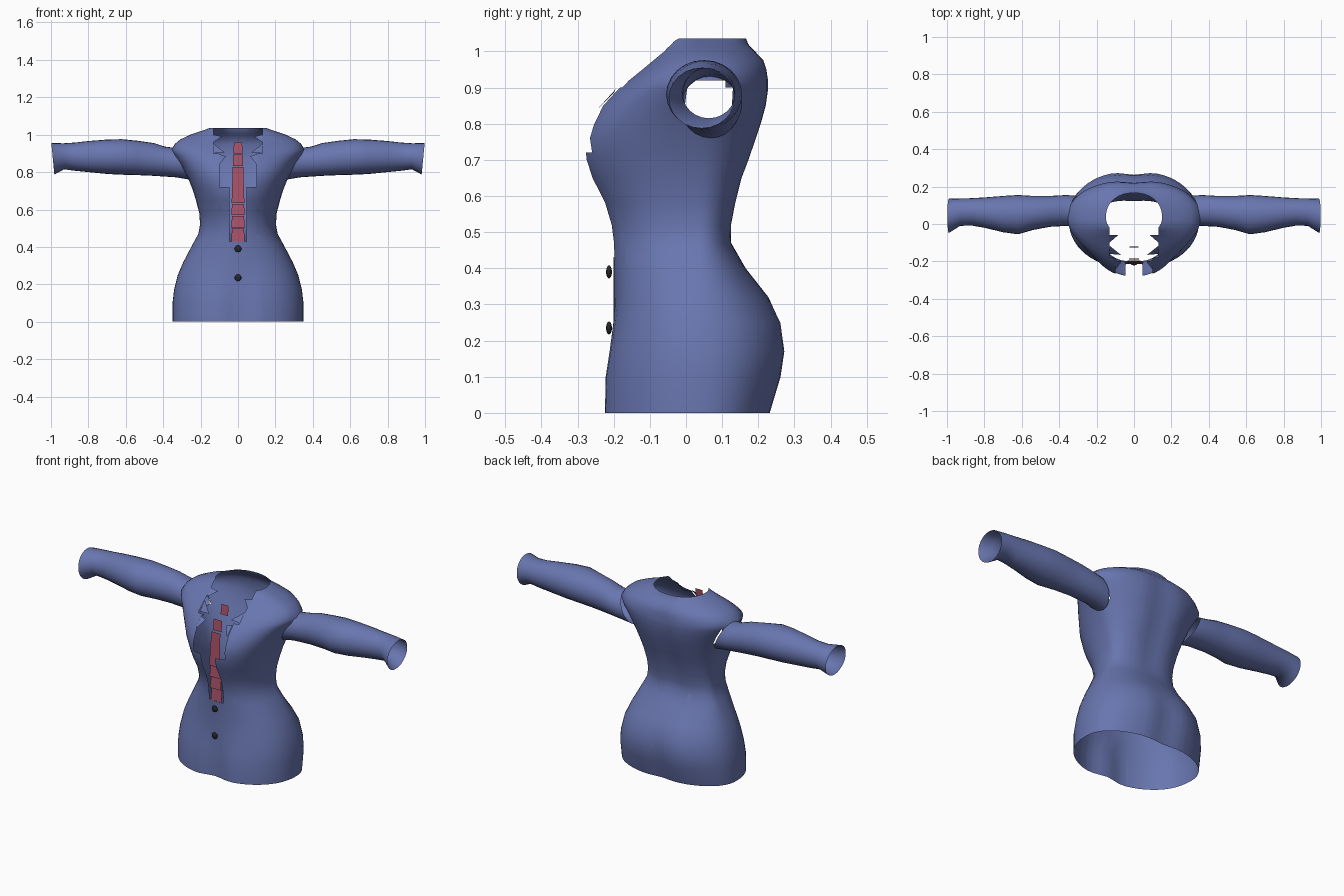
import bpy, bmesh, math
from mathutils import Vector

if "Cube" in bpy.data.objects:
    bpy.data.objects.remove(bpy.data.objects["Cube"])


def material(name, rgb):
    m = bpy.data.materials.new(name)
    m.diffuse_color = (*rgb, 1)
    m.use_nodes = True
    m.node_tree.nodes["Principled BSDF"].inputs["Base Color"].default_value = m.diffuse_color
    return m


BLUE = material("blue cloth", (0.14, 0.18, 0.43))
RED = material("red tie", (0.40, 0.085, 0.14))
BLACK = material("black button", (0.02, 0.02, 0.022))


def finish(bm, name, mat, smooth=True):
    me = bpy.data.meshes.new(name)
    bm.to_mesh(me)
    bm.free()
    me.materials.append(mat)
    for p in me.polygons:
        p.use_smooth = smooth
    ob = bpy.data.objects.new(name, me)
    bpy.context.collection.objects.link(ob)
    return ob


def loft(bm, rings):
    loops = [[bm.verts.new(p) for p in r] for r in rings]
    for a, b in zip(loops, loops[1:]):
        n = len(a)
        for i in range(n):
            j = (i + 1) % n
            bm.faces.new((a[i], a[j], b[j], b[i]))


def power(v, p):
    return math.copysign(abs(v) ** p, v)


# Torso sections: z, half width, front y, back y, front groove, back groove
SECTIONS = [
    (0.00, .350, -.238, .240, .030, .015), (0.10, .350, -.235, .272, .027, .020),
    (0.17, .342, -.222, .283, .018, .020), (0.25, .322, -.208, .270, .008, .012),
    (0.32, .292, -.200, .228, .0, .0), (0.40, .250, -.200, .165, .0, .0),
    (0.47, .212, -.203, .130, .0, .005), (0.52, .203, -.210, .133, .0, .010),
    (0.58, .207, -.228, .146, .0, .012), (0.65, .225, -.263, .165, .0, .015),
    (0.70, .240, -.279, .184, .0, .015), (0.76, .264, -.284, .204, .0, .015),
    (0.80, .284, -.268, .217, .0, .015), (0.85, .312, -.240, .230, .0, .015),
    (0.89, .340, -.200, .235, .0, .015), (0.92, .355, -.168, .235, .0, .015),
    (0.95, .338, -.130, .230, .0, .012), (0.975, .308, -.100, .222, .0, .010),
    (1.00, .255, -.072, .196, .0, .005), (1.02, .195, -.060, .172, .0, .0),
    (1.036, .150, -.062, .166, .0, .0),
]
SIDES = 56


def torso_ring(z, hw, front, back, gf, gb):
    ring, yc = [], 0.035
    for i in range(SIDES):
        t = 2 * math.pi * i / SIDES
        c, s = math.cos(t), math.sin(t)
        x = hw * power(c, .92)
        dip = math.exp(-(x / .075) ** 2)
        if s < 0:
            y = yc + (yc - front) * power(s, .9) + gf * dip
        else:
            y = yc + (back - yc) * power(s, .9) - gb * dip
        ring.append((x, y, z))
    return ring


bm = bmesh.new()
loft(bm, [torso_ring(*s) for s in SECTIONS])

# Clean cut lines for the front opening
for co, no in [((x, 0, 0), (1, 0, 0)) for x in (-.13, -.10, -.045, .045, .10, .13)] + \
              [((0, 0, z), (0, 0, 1)) for z in (.43, .72, .90)]:
    bmesh.ops.bisect_plane(bm, geom=bm.verts[:] + bm.edges[:] + bm.faces[:],
                           plane_co=co, plane_no=no, dist=1e-5)


def is_open(f):
    c = f.calc_center_median()
    if c.y < 0 and c.z > .43:
        half = .045 if c.z < .72 else (.10 if c.z < .90 else .13)
        if abs(c.x) < half:
            return True
    # armholes leading into the sleeves
    return abs(c.x) > .2 and math.hypot(c.y - .06, c.z - .865) < .068


bmesh.ops.delete(bm, geom=[f for f in bm.faces if is_open(f)], context='FACES')
finish(bm, "jacket_body", BLUE)

# Sleeve sections: x, bottom z, top z, front y, back y, slant of the ring
SLEEVE = [
    (.300, .760, .930, -.015, .150, .040), (.360, .772, .936, -.010, .155, .030),
    (.450, .780, .955, -.015, .150, .0), (.540, .784, .968, -.032, .150, .0),
    (.620, .786, .976, -.055, .155, .0), (.700, .790, .974, -.044, .150, .0),
    (.800, .800, .966, -.020, .142, .0), (.870, .807, .958, -.008, .138, .0),
    (.930, .815, .954, -.010, .136, .0), (.990, .787, .955, -.048, .135, .008),
]
for side, label in ((1, "left"), (-1, "right")):
    bm = bmesh.new()
    rings = []
    for x, lo, hi, f, b, slant in SLEEVE:
        ring = []
        for i in range(24):
            t = 2 * math.pi * i / 24
            u, v = math.cos(t), math.sin(t)
            ring.append((side * (x + slant * v), (f + b) / 2 + (b - f) / 2 * u,
                         (lo + hi) / 2 + (hi - lo) / 2 * v))
        rings.append(ring if side > 0 else ring[::-1])
    loft(bm, rings)
    finish(bm, label + "_sleeve", BLUE)

    # Ragged collar points on the edge of the neck opening
    bm = bmesh.new()
    for tri in (((.132, -.16, .90), (.07, -.165, .905), (.132, -.115, .95)),
                ((.132, -.10, .96), (.085, -.06, .99), (.132, -.06, 1.0)),
                ((.10, -.245, .84), (.065, -.20, .885), (.10, -.195, .895))):
        bm.faces.new([bm.verts.new((side * x, y, z)) for x, y, z in tri][::-side])
    finish(bm, label + "_collar_points", BLUE, False)

# Tie made of separate upright strips: bottom z, top z, y, half width
TIE = [(.43, .498, -.200, .035), (.502, .566, -.206, .035), (.570, .63, -.211, .035),
       (.635, .73, -.215, .034), (.73, .828, -.209, .031), (.832, .895, -.190, .028),
       (.900, .957, -.125, .024)]
bm = bmesh.new()
for lo, hi, y, w in TIE:
    bm.faces.new([bm.verts.new(p) for p in
                  ((-w, y, lo), (w, y, lo), (w * .93, y + .006, hi), (-w * .93, y + .006, hi))])
finish(bm, "tie", RED, False)

# Buttons
for n, z in enumerate((.39, .235)):
    bm = bmesh.new()
    bmesh.ops.create_uvsphere(bm, u_segments=16, v_segments=8, radius=.018)
    for v in bm.verts:
        v.co = Vector((v.co.x, v.co.y * .45 - .213, v.co.z + z))
    finish(bm, f"button_{n + 1}", BLACK)
